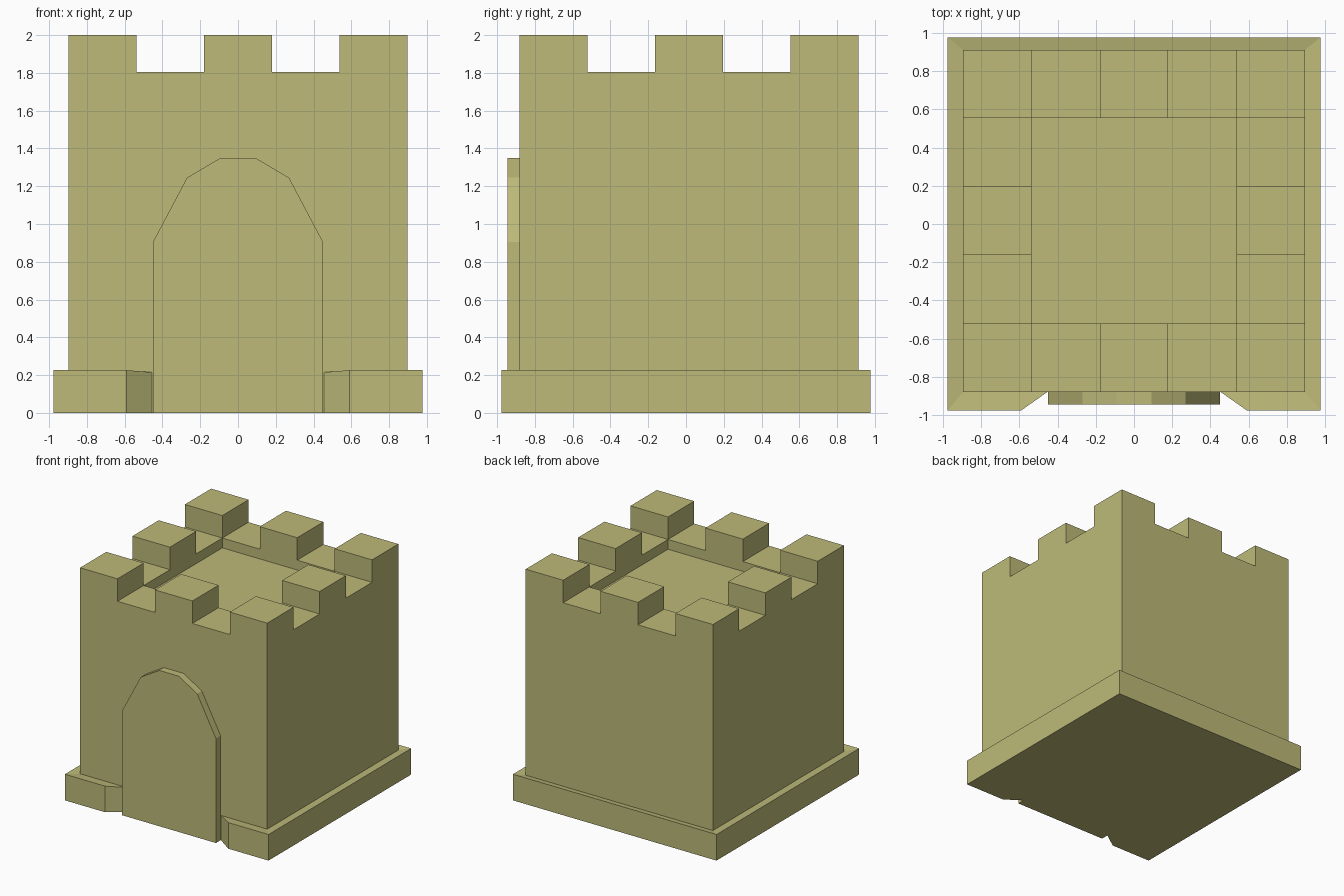
import bpy, bmesh, math
from mathutils import Matrix

if "Cube" in bpy.data.objects:
    bpy.data.objects.remove(bpy.data.objects["Cube"])

H, CY = 0.897, 0.016           # half width of the tower, its y centre
B = 0.976                      # half width of the plinth
FRONT = CY - H

stone = bpy.data.materials.new("sandstone")
stone.diffuse_color = (0.51, 0.49, 0.19, 1)
stone.use_nodes = True
stone.node_tree.nodes["Principled BSDF"].inputs["Base Color"].default_value = stone.diffuse_color


def finish(name, bm):
    bmesh.ops.recalc_face_normals(bm, faces=bm.faces[:])
    mesh = bpy.data.meshes.new(name)
    bm.to_mesh(mesh)
    bm.free()
    mesh.materials.append(stone)
    obj = bpy.data.objects.new(name, mesh)
    bpy.context.collection.objects.link(obj)
    return obj


def extrude(bm, faces, dz):
    out = bmesh.ops.extrude_face_region(bm, geom=faces)["geom"]
    bmesh.ops.delete(bm, geom=faces, context='FACES')
    verts = [g for g in out if isinstance(g, bmesh.types.BMVert)]
    bmesh.ops.translate(bm, verts=verts, vec=(0, 0, dz))


# Tower: 5 x 5 grid at crenel height, walls down, roof sunk, merlons raised
bm = bmesh.new()
bmesh.ops.create_grid(bm, x_segments=5, y_segments=5, size=H,
                      matrix=Matrix.Translation((0, CY, 1.805)))
roof, merlons = [], []
for f in bm.faces:
    c = f.calc_center_median()
    i = round(c.x / (H * 0.4)) + 2
    j = round((c.y - CY) / (H * 0.4)) + 2
    if 0 < i < 4 and 0 < j < 4:
        roof.append(f)
    elif i % 2 == 0 and j % 2 == 0:
        merlons.append(f)
rim = [e for e in bm.edges if e.is_boundary]
out = bmesh.ops.extrude_edge_only(bm, edges=rim)["geom"]
for v in (g for g in out if isinstance(g, bmesh.types.BMVert)):
    v.co.z = 0
bmesh.ops.holes_fill(bm, edges=[e for e in bm.edges if e.is_boundary], sides=0)
extrude(bm, roof, -0.085)
for f in merlons:
    extrude(bm, [f], 0.195)
finish("tower", bm)

# Plinth: open at the doorway, top tilting slightly in to the wall
outer = [(-0.59, -B), (-B, -B), (-B, B), (B, B), (B, -B), (0.59, -B)]
inner = [(-0.455, FRONT), (-H, FRONT), (-H, CY + H),
         (H, CY + H), (H, FRONT), (0.455, FRONT)]
bm = bmesh.new()
rings = []
for (ox, oy), (ix, iy) in zip(outer, inner):
    rings.append([bm.verts.new(p) for p in
                  ((ox, oy, 0), (ox, oy, 0.226), (ix, iy, 0.215), (ix, iy, 0))])
for a, b in zip(rings, rings[1:]):
    for k in range(4):
        n = (k + 1) % 4
        bm.faces.new((a[k], a[n], b[n], b[k]))
bm.faces.new(rings[0])
bm.faces.new(rings[-1])
finish("plinth", bm)

# Door: arched slab standing proud of the front wall
half = [(0.45, 0), (0.45, 0.905), (0.27, 1.245), (0.093, 1.35)]
outline = half + [(-x, z) for x, z in reversed(half)]
bm = bmesh.new()
front = [bm.verts.new((x, -0.945, z)) for x, z in outline]
back = [bm.verts.new((x, FRONT + 0.01, z)) for x, z in outline]
bm.faces.new(front)
bm.faces.new(back)
for k in range(len(outline)):
    n = (k + 1) % len(outline)
    bm.faces.new((front[k], front[n], back[n], back[k]))
finish("door", bm)
